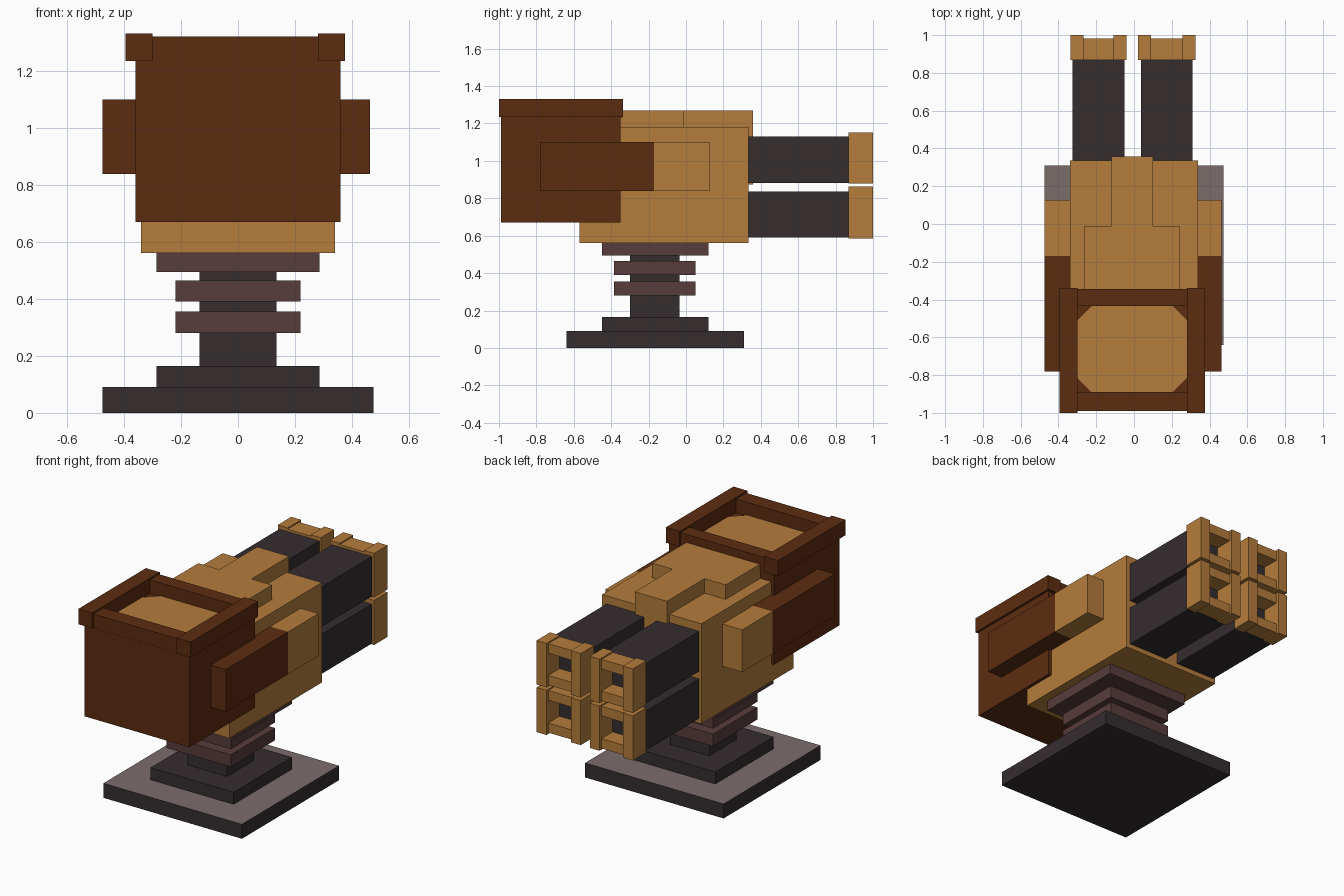
import bpy, bmesh

if "Cube" in bpy.data.objects:
    bpy.data.objects.remove(bpy.data.objects["Cube"])


def material(name, rgb):
    """Flat material from an sRGB 0-255 colour."""
    m = bpy.data.materials.new(name)
    lin = [((c / 255 + 0.055) / 1.055) ** 2.4 for c in rgb]
    m.diffuse_color = (*lin, 1)
    m.use_nodes = True
    m.node_tree.nodes["Principled BSDF"].inputs["Base Color"].default_value = m.diffuse_color
    return m


TAN = material("tan", (181, 125, 60))
BROWN = material("dark_brown", (92, 44, 16))
MAUVE = material("mauve", (88, 60, 60))
DARK = material("charcoal", (53, 45, 47))
GREY = material("warm_grey", (124, 109, 108))


def finish(name, bm, *mats):
    mesh = bpy.data.meshes.new(name)
    bmesh.ops.recalc_face_normals(bm, faces=bm.faces)
    bm.to_mesh(mesh)
    bm.free()
    for m in mats:
        mesh.materials.append(m)
    ob = bpy.data.objects.new(name, mesh)
    bpy.context.collection.objects.link(ob)
    return ob


def prism(name, outline, z0, z1, *mats):
    """Extrude a flat outline from z0 up to z1."""
    bm = bmesh.new()
    face = bm.faces.new([bm.verts.new((x, y, z0)) for x, y in outline])
    ext = bmesh.ops.extrude_face_region(bm, geom=[face])["geom"]
    for v in ext:
        if isinstance(v, bmesh.types.BMVert):
            v.co.z = z1
    return finish(name, bm, *mats)


def box(name, x, y, z, *mats):
    pts = [(x[0], y[0]), (x[1], y[0]), (x[1], y[1]), (x[0], y[1])]
    return prism(name, pts, z[0], z[1], *mats)


# Stepped pedestal; the lowest slab has a lighter top
slab = box("base_slab", (-.475, .475), (-.64, .31), (0, .09), DARK, GREY)
for p in slab.data.polygons:
    p.material_index = int(p.normal.z > 0.5)
box("base_step", (-.285, .285), (-.45, .12), (.09, .165), DARK)
box("column", (-.135, .135), (-.30, -.035), (.165, .50), DARK)
for i, z in enumerate((.28, .39)):
    box(f"column_ring_{i}", (-.22, .22), (-.385, .05), (z, z + .075), MAUVE)
box("mount_plate", (-.285, .285), (-.45, .12), (.495, .56), MAUVE)

# Main housing with T-shaped raised top
box("housing", (-.34, .34), (-.57, .335), (.56, 1.18), TAN)
box("top_plate", (-.265, .24), (-.36, -.01), (1.15, 1.27), TAN)
box("spine", (-.12, .10), (-.012, .358), (.875, 1.27), TAN)

# Ammunition bin at the front with a raised rim
box("bin", (-.36, .36), (-.99, -.35), (.67, 1.235), BROWN)
box("rim_front", (-.36, .355), (-.989, -.89), (1.23, 1.32), BROWN)
box("rim_back", (-.36, .355), (-.435, -.345), (1.23, 1.32), BROWN)
box("rim_left", (-.395, -.30), (-1, -.338), (1.235, 1.33), BROWN)
box("rim_right", (.28, .375), (-1, -.338), (1.235, 1.33), BROWN)
c = .075
x0, x1, y0, y1 = -.30, .28, -.89, -.435
prism("bin_fill", [(x0 + c, y0), (x1 - c, y0), (x1, y0 + c), (x1, y1 - c),
                   (x1 - c, y1), (x0 + c, y1), (x0, y1 - c), (x0, y0 + c)],
      1.232, 1.241, TAN)

# Side pods, brown in front and tan behind
for side, x in (("left", (-.475, -.335)), ("right", (.335, .463))):
    box(f"pod_front_{side}", x, (-.78, -.17), (.838, 1.10), BROWN)
    box(f"pod_back_{side}", x, (-.17, .128), (.838, 1.10), TAN)

# Four barrels with open-framed muzzles
for col, (bx, mx) in {"left": ((-.325, -.05), (-.335, -.04)),
                      "right": ((.037, .31), (.022, .325))}.items():
    for row, bz, mz in (("lower", (.59, .835), (.585, .862)),
                        ("upper", (.882, 1.13), (.880, 1.153))):
        tag = f"{col}_{row}"
        box(f"barrel_{tag}", bx, (.33, .872), bz, DARK)
        w, t = .068, .06
        my = (.868, 1.0)
        box(f"muzzle_post_a_{tag}", (mx[0], mx[0] + w), my, mz, TAN)
        box(f"muzzle_post_b_{tag}", (mx[1] - w, mx[1]), my, mz, TAN)
        inner = (mx[0] + w, mx[1] - w)
        box(f"muzzle_bar_a_{tag}", inner, (.868, .982),
            (mz[0] + .008, mz[0] + .008 + t), TAN)
        box(f"muzzle_bar_b_{tag}", inner, (.868, .982),
            (mz[1] - .008 - t, mz[1] - .008), TAN)
